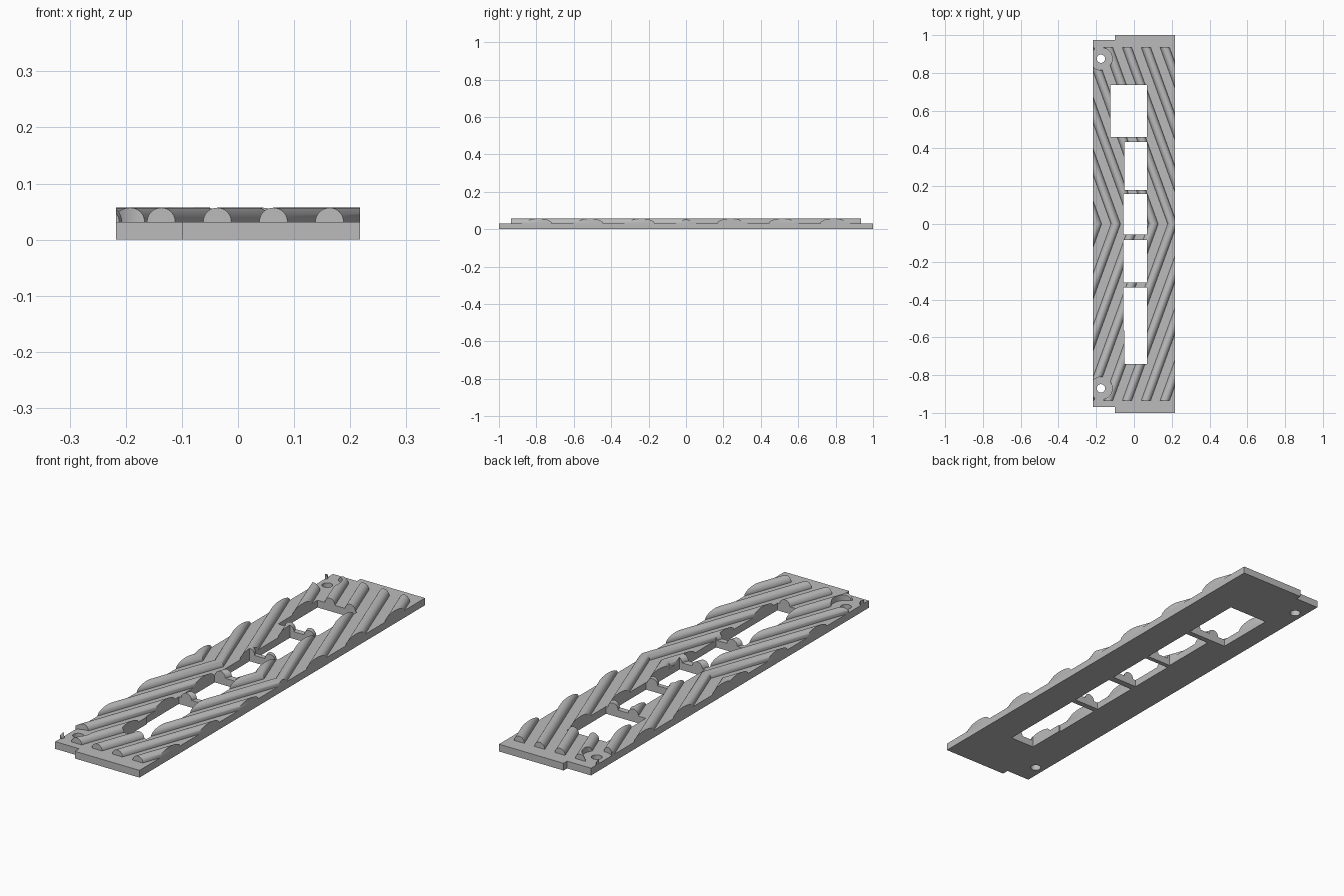
import bpy, bmesh, math

if "Cube" in bpy.data.objects:
    bpy.data.objects.remove(bpy.data.objects["Cube"], do_unlink=True)

HALF_X, TOP, RIDGE = 0.217, 0.032, 0.025
END_Y, SLOPE, PITCH = 0.935, 0.364, 0.1

grey = bpy.data.materials.new("plain grey")
grey.diffuse_color = (0.5, 0.5, 0.5, 1)
grey.use_nodes = True
grey.node_tree.nodes["Principled BSDF"].inputs["Base Color"].default_value = (0.5, 0.5, 0.5, 1)


def finish(name, bm):
    bmesh.ops.recalc_face_normals(bm, faces=bm.faces)
    mesh = bpy.data.meshes.new(name)
    bm.to_mesh(mesh)
    bm.free()
    mesh.materials.append(grey)
    ob = bpy.data.objects.new(name, mesh)
    bpy.context.collection.objects.link(ob)
    return ob


def prism(name, outline, z0, z1):
    """Extrude a flat outline upward."""
    bm = bmesh.new()
    face = bm.faces.new([bm.verts.new((x, y, z0)) for x, y in outline])
    out = bmesh.ops.extrude_face_region(bm, geom=[face])
    for v in out["geom"]:
        if isinstance(v, bmesh.types.BMVert):
            v.co.z = z1
    return finish(name, bm)


def box(name, x0, x1, y0, y1, z0=-0.1, z1=0.2):
    return prism(name, [(x0, y0), (x1, y0), (x1, y1), (x0, y1)], z0, z1)


def disc(name, x, y, r, z0, z1):
    ring = [2 * math.pi * i / 40 for i in range(40)]
    return prism(name, [(x + r * math.cos(a), y + r * math.sin(a)) for a in ring], z0, z1)


def boolean(target, tool, operation):
    """Apply a boolean and discard the helper."""
    mod = target.modifiers.new("cut", 'BOOLEAN')
    mod.operation, mod.object, mod.solver = operation, tool, 'EXACT'
    bpy.context.view_layer.objects.active = target
    bpy.ops.object.modifier_apply(modifier=mod.name)
    bpy.data.objects.remove(tool, do_unlink=True)


# Chevron ridges: half-round sections swept to a bend at the middle
bm = bmesh.new()
for k in range(8):
    start = 0.163 - PITCH * k
    rings = []
    for y in (-END_Y, 0, END_Y):
        cx = start + SLOPE * (END_Y - abs(y))
        arc = [math.pi * i / 20 for i in range(21)]
        pts = [(cx + RIDGE * math.cos(a), TOP + RIDGE * math.sin(a)) for a in arc]
        pts += [(cx - RIDGE, 0.02), (cx + RIDGE, 0.02)]
        rings.append([bm.verts.new((x, y, z)) for x, z in pts])
    for a, b in zip(rings, rings[1:]):
        for i in range(len(a)):
            j = (i + 1) % len(a)
            bm.faces.new((a[i], a[j], b[j], b[i]))
    bm.faces.new(rings[0])
    bm.faces.new(rings[-1])
ridges = finish("chevron_ridges", bm)
boolean(ridges, box("trim", -HALF_X, HALF_X, -1, 1), 'INTERSECT')

# Clear round seats around the two screw holes
HOLES = [(-0.175, -0.87), (-0.175, 0.875)]
for x, y in HOLES:
    boolean(ridges, disc("seat", x, y, 0.06, 0.01, 0.2), 'DIFFERENCE')

# Base plate with a stepped corner at each end
panel = prism("ribbed_panel", [
    (-0.1, -1), (HALF_X, -1), (HALF_X, 1), (-0.1, 1),
    (-0.1, 0.975), (-HALF_X, 0.975), (-HALF_X, -0.97), (-0.1, -0.97)], 0, TOP)
boolean(panel, ridges, 'UNION')

# Screw holes and windows through everything
for x, y in HOLES:
    boolean(panel, disc("hole", x, y, 0.022, -0.1, 0.2), 'DIFFERENCE')
WINDOWS = [(-0.125, 0.46, 0.735), (-0.05, 0.18, 0.435), (-0.055, -0.055, 0.16),
           (-0.055, -0.31, -0.085)]
for x0, y0, y1 in WINDOWS:
    boolean(panel, box("window", x0, 0.07, y0, y1), 'DIFFERENCE')
long_window = [(-0.05, -0.74), (0.07, -0.74), (0.07, -0.335), (-0.055, -0.335),
               (-0.055, -0.565), (-0.05, -0.565)]
boolean(panel, prism("window", long_window, -0.1, 0.2), 'DIFFERENCE')

# Smooth ridges, crisp edges
bpy.ops.object.select_all(action='DESELECT')
panel.select_set(True)
bpy.context.view_layer.objects.active = panel
bpy.ops.object.shade_smooth_by_angle(angle=math.radians(30))
